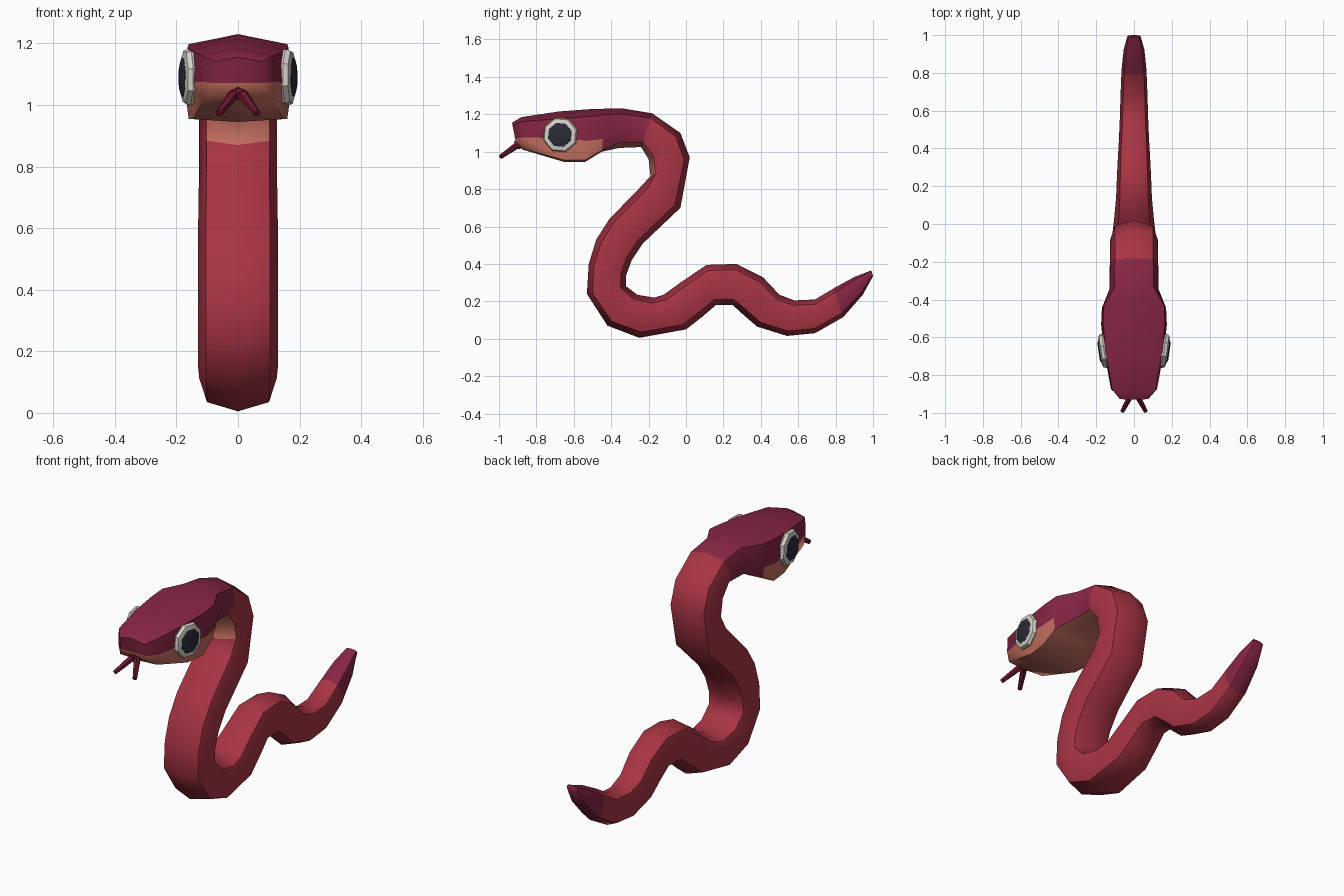
import bpy, bmesh, math
from mathutils import Vector, Matrix

if "Cube" in bpy.data.objects:
    bpy.data.objects.remove(bpy.data.objects["Cube"])


def material(name, rgb):
    m = bpy.data.materials.new(name)
    m.diffuse_color = (*rgb, 1)
    m.use_nodes = True
    m.node_tree.nodes["Principled BSDF"].inputs["Base Color"].default_value = m.diffuse_color
    return m


RED = material("red skin", (0.392, 0.034, 0.058))
CRIMSON = material("crimson skin", (0.242, 0.019, 0.058))
SALMON = material("salmon belly", (0.546, 0.156, 0.114))
WHITE = material("eye white", (0.68, 0.645, 0.578))
DARK = material("pupil dark", (0.023, 0.025, 0.040))
WINE = material("tongue wine", (0.150, 0.008, 0.026))


def finish(bm, name, mats, angle=45):
    bmesh.ops.recalc_face_normals(bm, faces=bm.faces)
    me = bpy.data.meshes.new(name)
    bm.to_mesh(me)
    bm.free()
    for m in mats:
        me.materials.append(m)
    me.shade_smooth()
    me.set_sharp_from_angle(angle=math.radians(angle))
    ob = bpy.data.objects.new(name, me)
    bpy.context.collection.objects.link(ob)
    return ob


# Head rings: back y,z / belly y,z / half width / height of the side point (-1 to 1)
HEAD = [
    (-.93, 1.155, -.91, 1.05, .080, -.6),
    (-.88, 1.185, -.87, 1.01, .122, -.25),
    (-.68, 1.215, -.65, .945, .160, -.05),
    (-.52, 1.227, -.54, .945, .174, -.2),
    (-.43, 1.230, -.45, 1.00, .170, -.4),
]
# Body rings: back y,z / belly y,z / half width
BODY = [
    (-.33, 1.230, -.36, 1.02, .130),
    (-.18, 1.205, -.24, 1.025, .127),
    (-.03, 1.10, -.20, .96, .127),
    (.02, .97, -.19, .87, .127),
    (-.03, .70, -.235, .82, .127),
    (-.23, .51, -.41, .64, .130),
    (-.29, .42, -.48, .53, .130),
    (-.32, .34, -.52, .40, .130),
    (-.32, .28, -.53, .24, .130),
    (-.26, .235, -.42, .07, .130),
    (-.17, .22, -.25, .005, .126),
    (-.12, .235, 0, .05, .115),
    (-.03, .30, .09, .12, .105),
    (.11, .395, .16, .18, .095),
    (.27, .40, .25, .18, .090),
    (.41, .33, .31, .125, .085),
    (.50, .235, .38, .065, .080),
    (.58, .205, .54, .015, .075),
    (.69, .21, .69, .03, .071),
    (.79, .27, .84, .115, .066),
    (.90, .33, .945, .235, .055),
    (.99, .365, 1.0, .335, .035),
]


def ring_points(r, head):
    back, belly = Vector((0, r[0], r[1])), Vector((0, r[2], r[3]))
    mid, up = (back + belly) / 2, (back - belly) / 2
    w = r[4]
    if head:
        half = [(0, 1), (.94, .72), (1, r[5]), (.92, -.93), (0, -1)]
    else:
        half = [(0, 1), (.80, .72), (1, 0), (.80, -.72), (0, -1)]
    pts = half + [(-x, h) for x, h in half[3:0:-1]]
    return [mid + up * h + Vector((x * w, 0, 0)) for x, h in pts]


# Body and head as one eight-sided loft
bm = bmesh.new()
rings = [[bm.verts.new(p) for p in ring_points(r, i < len(HEAD))]
         for i, r in enumerate(HEAD + BODY)]
n_head = len(HEAD)
tail_start = len(rings) - 3
for i, (a, b) in enumerate(zip(rings, rings[1:])):
    for k in range(8):
        f = bm.faces.new((a[k], a[(k + 1) % 8], b[(k + 1) % 8], b[k]))
        jaw = i < n_head - 1 and k in (2, 3, 4, 5)
        throat = i < n_head + 3 and k in (3, 4)
        if jaw or throat:
            f.material_index = 2
        elif i <= n_head or i >= tail_start:
            f.material_index = 1
# Snout cap in two colours, tail cap
s = rings[0]
bm.faces.new((s[0], s[1], s[2], s[6], s[7])).material_index = 1
bm.faces.new((s[2], s[3], s[4], s[5], s[6])).material_index = 2
bm.faces.new(rings[-1]).material_index = 1
finish(bm, "snake_body", [RED, CRIMSON, SALMON], 50)


# Eyes: octagonal white rim with a slightly domed pupil
def eye(side):
    name = "left" if side > 0 else "right"
    # outward axis leaning a little to the front
    z = Vector((side, -0.14, 0)).normalized()
    y = Vector((0, 0, 1))
    x = y.cross(z)
    place = Matrix((x, y, z)).transposed().to_4x4()
    place.translation = (side * .164, -.672, 1.09)

    def turned(part, mat, profile):
        b = bmesh.new()
        loops = [[b.verts.new(place @ Vector((r * math.cos(k * math.pi / 4 + .3),
                                              r * math.sin(k * math.pi / 4 + .3), h)))
                  for k in range(8)] for r, h in profile]
        for p, q in zip(loops, loops[1:]):
            for k in range(8):
                b.faces.new((p[k], p[(k + 1) % 8], q[(k + 1) % 8], q[k]))
        b.faces.new(loops[0])
        b.faces.new(loops[-1])
        finish(b, name + part, [mat], 40)

    turned("_eye_white", WHITE, [(.085, -.03), (.096, -.006), (.090, .010), (.070, .016)])
    turned("_pupil", DARK, [(.067, .010), (.067, .017), (.045, .024)])


for side in (1, -1):
    eye(side)


# Forked tongue: short stem and two prongs
def rod(b, p, q, r1, r2):
    p, q = Vector(p), Vector(q)
    rot = (q - p).to_track_quat('Z', 'Y').to_matrix().to_4x4()
    bmesh.ops.create_cone(b, cap_ends=True, segments=6, radius1=r1, radius2=r2,
                          depth=(q - p).length,
                          matrix=Matrix.Translation((p + q) / 2) @ rot)


bm = bmesh.new()
rod(bm, (0, -.86, 1.045), (0, -.915, 1.035), .026, .022)
for side in (1, -1):
    rod(bm, (side * .010, -.895, 1.04), (side * .062, -.992, .972), .019, .012)
finish(bm, "forked_tongue", [WINE], 40)
